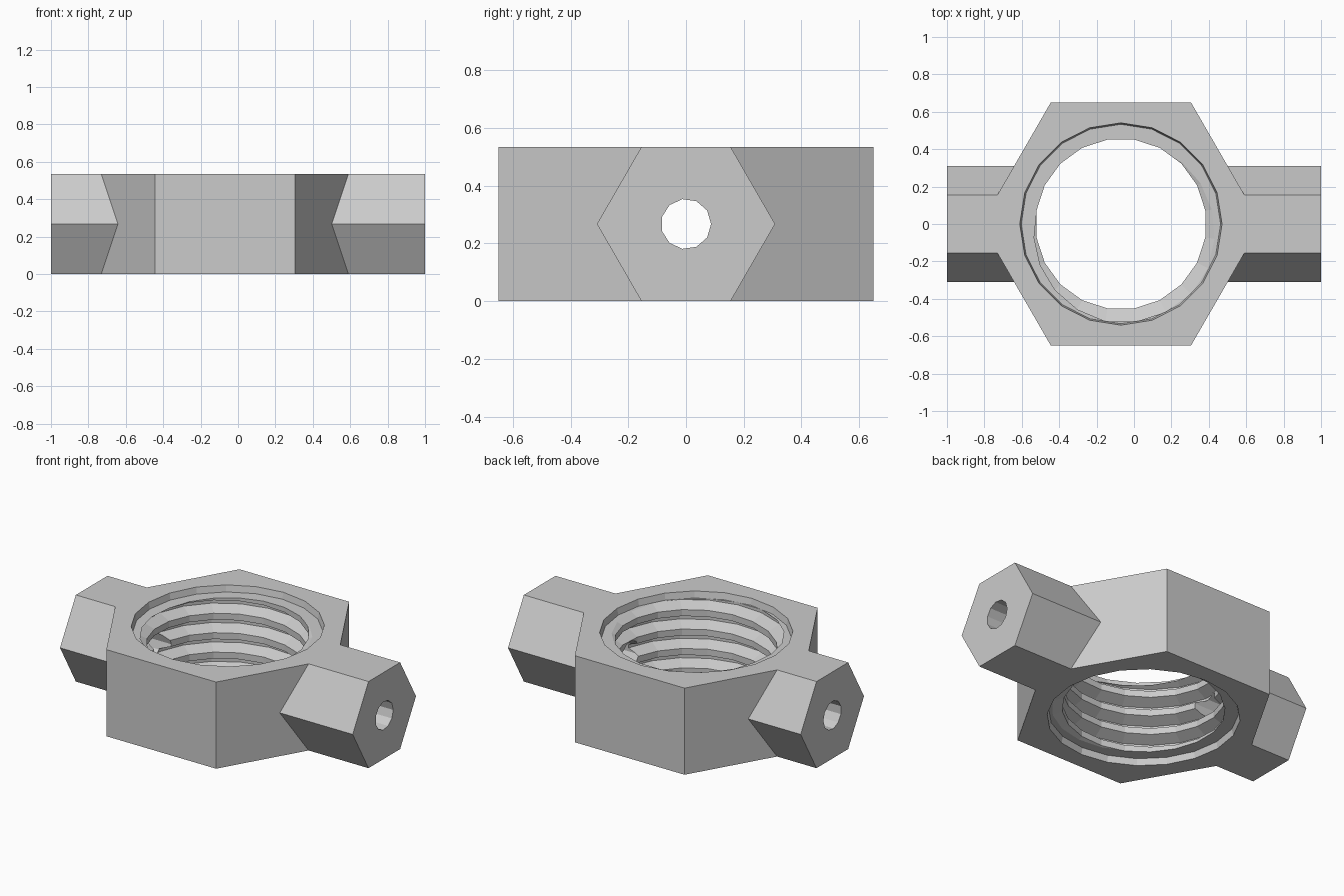
import bpy, bmesh
from math import pi, sin, cos
from mathutils import Matrix

cube = bpy.data.objects.get("Cube")
if cube:
    bpy.data.objects.remove(cube, do_unlink=True)

HEIGHT, CENTRE_X = 0.535, -0.07
MID = HEIGHT / 2

steel = bpy.data.materials.new("grey_steel")
steel.use_nodes = True
grey = (0.6, 0.6, 0.6, 1)
steel.diffuse_color = grey
steel.node_tree.nodes["Principled BSDF"].inputs["Base Color"].default_value = grey


def make_object(name, bm, helper=False):
    bmesh.ops.recalc_face_normals(bm, faces=bm.faces)
    mesh = bpy.data.meshes.new(name)
    bm.to_mesh(mesh)
    bm.free()
    mesh.materials.append(steel)
    obj = bpy.data.objects.new(name, mesh)
    bpy.context.collection.objects.link(obj)
    obj.hide_render = helper
    return obj


def prism(name, sides, r1, r2, depth, matrix, helper=False):
    bm = bmesh.new()
    bmesh.ops.create_cone(bm, cap_ends=True, segments=sides, radius1=r1,
                          radius2=r2, depth=depth, matrix=matrix)
    return make_object(name, bm, helper)


def thread_cutter(steps=20, pitch=0.12, crest_r=0.457, root_r=0.528):
    """Closed helical volume with flat crests and roots, longer than the nut."""
    bm = bmesh.new()
    total = steps * 7
    profile = ((crest_r, 0), (root_r, 0.25), (root_r, 0.42), (crest_r, 0.67))

    def point(n, radius, lift):
        a = 2 * pi * (n + 0.5) / steps
        z = pitch * (n / steps + lift - 1)
        return bm.verts.new((CENTRE_X + radius * cos(a), radius * sin(a), z))

    lines = [[point(n, r, lift) for n in range(total)] for r, lift in profile]
    # The last line joins the first line one turn higher
    pairs = list(zip(lines, lines[1:])) + [(lines[-1], lines[0][steps:])]
    for lower, upper in pairs:
        for n in range(len(upper) - 1):
            bm.faces.new((lower[n], lower[n + 1], upper[n + 1], upper[n]))
    # Close both open ends with a fan
    rim = [e for e in bm.edges if e.is_boundary]
    low = bm.verts.new((CENTRE_X, 0, -0.4))
    high = bm.verts.new((CENTRE_X, 0, HEIGHT + 0.5))
    for e in rim:
        tip = low if e.verts[0].co.z < MID else high
        bm.faces.new((e.verts[0], e.verts[1], tip))
    return make_object("thread_cutter", bm, True)


def apply_boolean(target, tool, operation):
    mod = target.modifiers.new(operation.lower(), 'BOOLEAN')
    mod.operation = operation
    mod.solver = 'EXACT'
    mod.object = tool
    bpy.context.view_layer.objects.active = target
    bpy.ops.object.modifier_apply(modifier=mod.name)
    bpy.data.objects.remove(tool, do_unlink=True)


# Hexagonal nut body with flats to front and back
nut = prism("wing_nut_body", 6, 0.75, 0.75, HEIGHT,
            Matrix.Translation((CENTRE_X, 0, MID)) @ Matrix.Rotation(pi / 6, 4, 'Z'))

# Hexagonal side arms with flats on top and bottom
along_x = Matrix.Translation((0, 0, MID)) @ Matrix.Rotation(pi / 2, 4, 'Y')
arm_r = HEIGHT / 3 ** 0.5
apply_boolean(nut, prism("side_arms", 6, arm_r, arm_r, 2, along_x), 'UNION')

# Threaded bore
apply_boolean(nut, thread_cutter(), 'DIFFERENCE')

# Shallow tapered openings at top and bottom
for z, r1, r2 in ((0, 0.549, 0.533), (HEIGHT, 0.533, 0.549)):
    place = Matrix.Translation((CENTRE_X, 0, z))
    apply_boolean(nut, prism("opening_cutter", 20, r1, r2, 0.08, place, True), 'DIFFERENCE')

# Cross hole through both arms
apply_boolean(nut, prism("cross_hole_cutter", 11, 0.087, 0.087, 2.2, along_x, True), 'DIFFERENCE')
